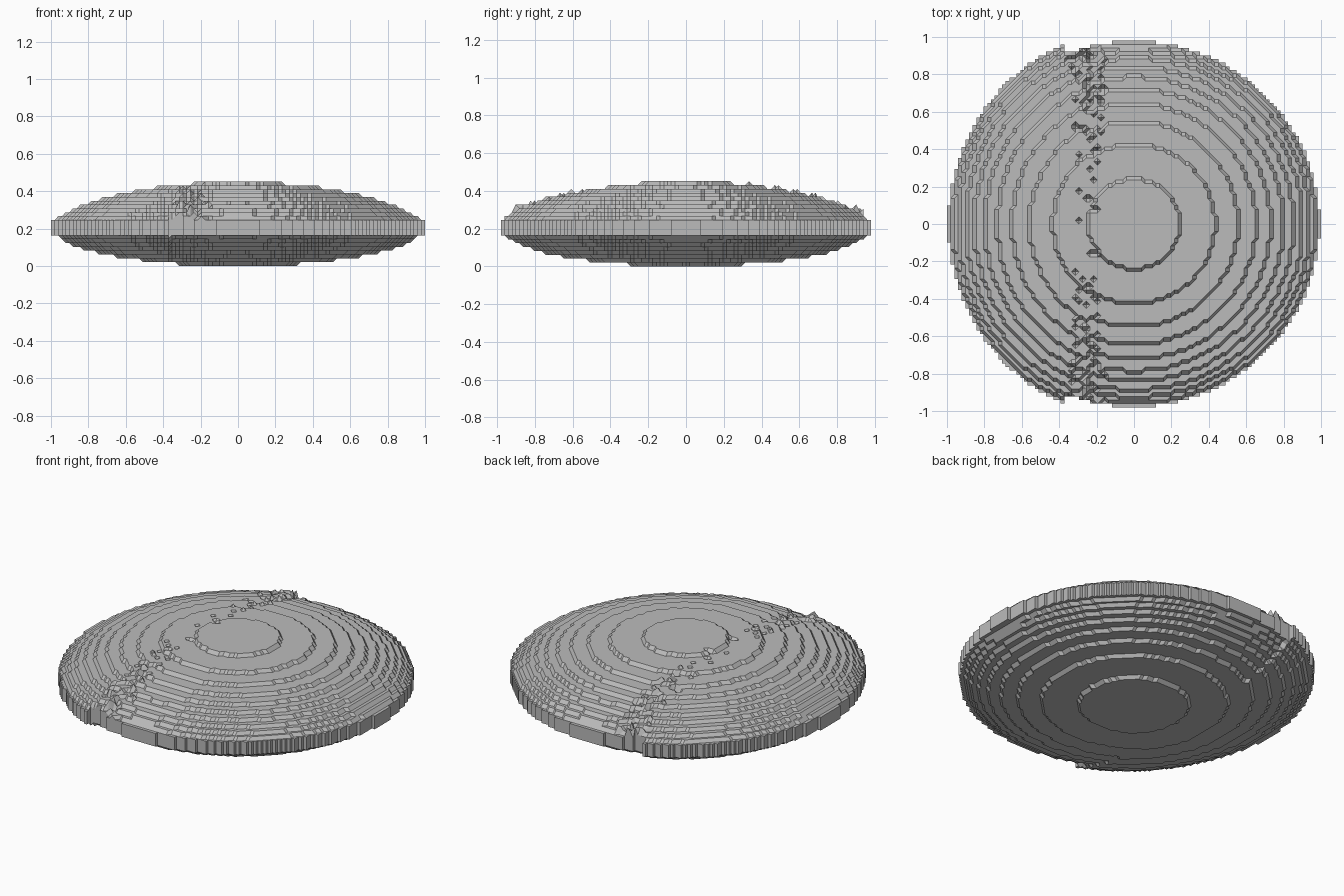
import bpy
import bmesh
import random

random.seed(4)
cube = bpy.data.objects.get("Cube")
if cube:
    bpy.data.objects.remove(cube, do_unlink=True)

N = 51                # grid steps from the centre to the rim
STEP = 1 / N
LAYER = 0.0205        # height of one terrace
MID = 0.225           # height of the rim
SEAM = -0.25          # where the wider left shell meets the dome


def radius_squared(x, y):
    """Normalised distance from the axis; the shell beyond the seam is wider in y."""
    width = 1.045 if x < SEAM - 0.12 else 0.985
    return x * x + (y / width) ** 2


def terrace(z):
    return LAYER * round(z / LAYER)


def top_height(x, y):
    width = 1.045 if x < SEAM else 0.985
    fall = max(0, 1 - x * x - (y / width) ** 2)
    z = terrace(max(0.25, MID + MID * fall ** 0.68))
    # ragged single-step pits and bumps along the seam
    near = abs(x - SEAM) < 0.05 + 0.06 * abs(y)
    if near and random.random() < 0.08 + 0.2 * abs(y):
        z += random.choice((-LAYER, LAYER if abs(y) > 0.3 else 0))
    return z


def bottom_height(x, y):
    fall = max(0, 1 - radius_squared(x, y))
    return terrace(min(0.17, MID - MID * fall ** 0.45))


def inside(i, j):
    return radius_squared(i * STEP, j * STEP) < 1.009


bm = bmesh.new()
top, bottom = {}, {}
for i in range(-N, N + 1):
    for j in range(-N, N + 1):
        if inside(i, j):
            x, y = i * STEP, j * STEP
            top[i, j] = bm.verts.new((x, y, top_height(x, y)))
            bottom[i, j] = bm.verts.new((x, y, bottom_height(x, y)))

# Terraced upper and lower sheets
partner = {top[key]: bottom[key] for key in top}
upper_faces = []
for i, j in list(top):
    corners = [(i, j), (i + 1, j), (i + 1, j + 1), (i, j + 1)]
    if all(c in top for c in corners):
        upper_faces.append(bm.faces.new([top[c] for c in corners]))
        bm.faces.new([bottom[c] for c in reversed(corners)])

# Upright rim wall between the sheets
rim = [e for f in upper_faces for e in f.edges if len(e.link_faces) == 1]
for edge in rim:
    a, b = edge.verts
    bm.faces.new((a, b, partner[b], partner[a]))

bmesh.ops.delete(bm, geom=[v for v in bm.verts if not v.link_faces], context='VERTS')
bmesh.ops.triangulate(bm, faces=[f for f in bm.faces])
bmesh.ops.recalc_face_normals(bm, faces=bm.faces)

mesh = bpy.data.meshes.new("stepped_disc")
bm.to_mesh(mesh)
bm.free()
disc = bpy.data.objects.new("stepped_disc", mesh)
bpy.context.collection.objects.link(disc)

# Plain grey surface
grey = bpy.data.materials.new("grey")
grey.use_nodes = True
colour = (0.5, 0.5, 0.5, 1)
grey.diffuse_color = colour
grey.node_tree.nodes["Principled BSDF"].inputs["Base Color"].default_value = colour
mesh.materials.append(grey)
